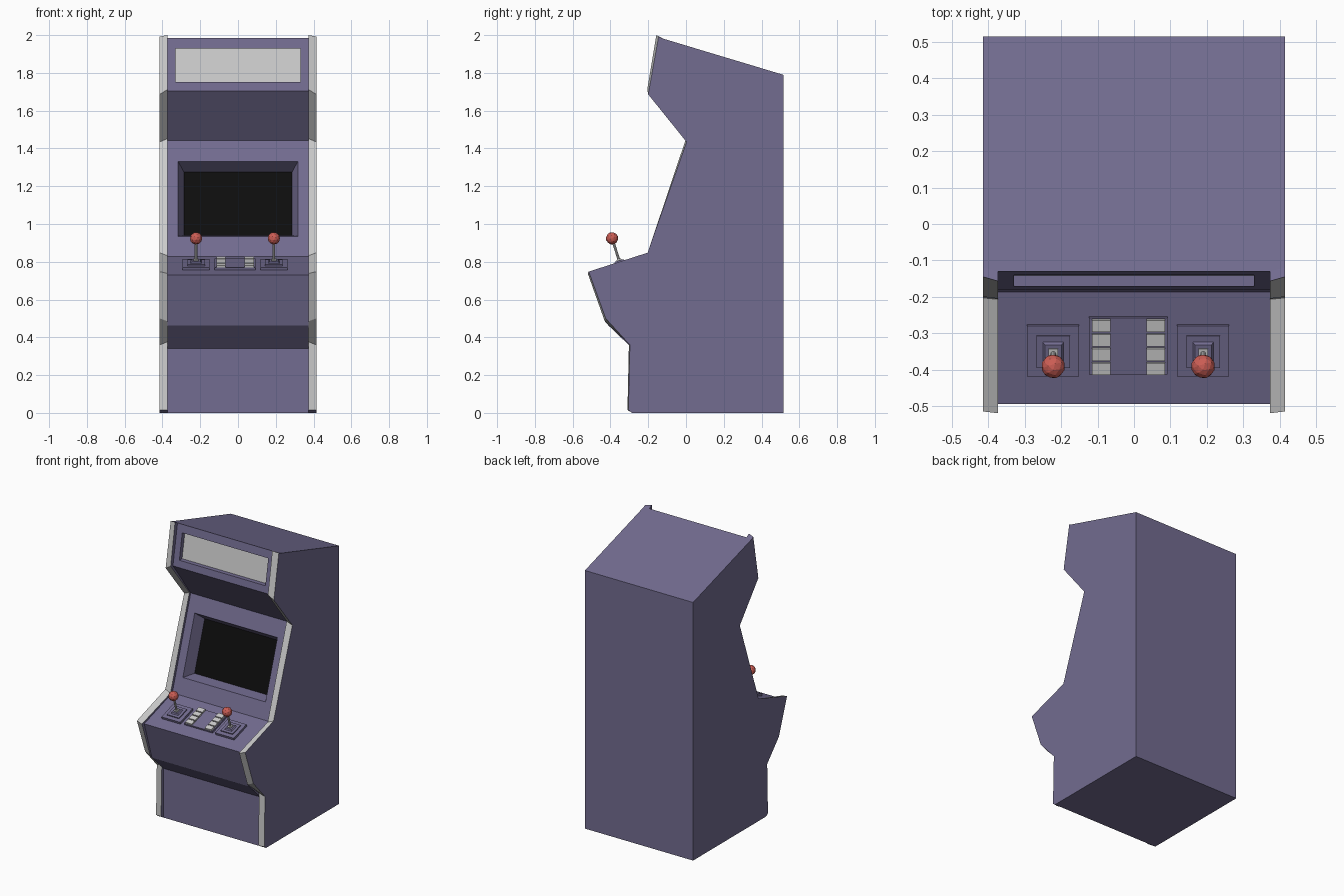
import bpy, bmesh, math
from mathutils import Matrix, Vector

if "Cube" in bpy.data.objects:
    bpy.data.objects.remove(bpy.data.objects["Cube"])


def material(name, rgb):
    m = bpy.data.materials.new(name)
    m.diffuse_color = (*rgb, 1)
    m.use_nodes = True
    m.node_tree.nodes["Principled BSDF"].inputs["Base Color"].default_value = m.diffuse_color
    return m


PURPLE = material("purple", (0.17, 0.15, 0.28))
GREY = material("light_grey", (0.68, 0.68, 0.68))
BLACK = material("black", (0.004, 0.004, 0.004))
RED = material("red", (0.6, 0.11, 0.09))


def finish(name, bm, mats, matrix=Matrix()):
    bmesh.ops.recalc_face_normals(bm, faces=bm.faces)
    me = bpy.data.meshes.new(name)
    bm.to_mesh(me)
    bm.free()
    for m in mats:
        me.materials.append(m)
    ob = bpy.data.objects.new(name, me)
    ob.matrix_world = matrix
    bpy.context.collection.objects.link(ob)
    return ob


# Cabinet: (y, z) profiles of the outer trim edge, inner trim edge and recessed front
back = [(0.515, 0), (0.515, 1.79)]
outer = [(-.12, 1.981), (-.145, 1.992), (-.2, 1.686), (.003, 1.434), (-.203, .848),
         (-.515, .748), (-.425, .5), (-.297, .36), (-.305, .015), (-.285, 0)] + back
inner = [(-.13, 1.984), (-.157, 2.0), (-.205, 1.712), (0, 1.452), (-.207, .832),
         (-.52, .738), (-.43, .485), (-.302, .376), (-.31, .015), (-.285, 0)] + back
recess = [(-.13, 1.984), (-.13, 1.984), (-.18, 1.705), (.015, 1.443), (-.187, .827),
          (-.495, .73), (-.41, .462), (-.283, .34), (-.285, 0), (-.285, 0)] + back
W, w = 0.415, 0.373
rows = [(-W, outer), (-w, inner), (-w, recess), (w, recess), (w, inner), (W, outer)]

bm = bmesh.new()
verts = {}


def vert(x, y, z):
    key = (round(x, 4), round(y, 4), round(z, 4))
    if key not in verts:
        verts[key] = bm.verts.new(key)
    return verts[key]


def face(points, mat=0):
    vs = list(dict.fromkeys(vert(*p) for p in points))
    if len(vs) > 2:
        bm.faces.new(vs).material_index = mat


def window(k, hx, z0, z1, shrink, offset, mat):
    """Front panel k with a sunken rectangular window."""
    (ya, za), (yb, zb) = recess[k], recess[k + 1]

    def rect(x, top, bottom, off=(0, 0)):
        def at(z):
            return ya + (yb - ya) * (z - za) / (zb - za)
        return [(sx * x, at(z) + off[0], z + off[1])
                for sx, z in ((-1, top), (1, top), (1, bottom), (-1, bottom))]
    rings = [rect(w, za, zb), rect(hx, z1, z0),
             rect(hx - shrink, z1 - shrink, z0 + shrink, offset)]
    for a, b in zip(rings, rings[1:]):
        for i in range(4):
            j = (i + 1) % 4
            face([a[i], a[j], b[j], b[i]])
    face(rings[2], mat)


n = len(outer)
for r in range(5):
    (xa, pa), (xb, pb) = rows[r], rows[r + 1]
    for k in range(n):
        if r == 2 and k in (1, 3):
            continue
        m = (k + 1) % n
        trim = r in (0, 4) and 1 <= k <= 7
        face([(xa, *pa[k]), (xb, *pb[k]), (xb, *pb[m]), (xa, *pa[m])], 1 if trim else 0)
for s in (-W, W):
    face([(s, *p) for p in outer])
# Lit header sign and screen
window(1, .33, 1.752, 1.93, 0, (.03, 0), 1)
window(3, .317, .935, 1.332, .03, (.076, -.026), 2)
finish("cabinet", bm, [PURPLE, GREY, BLACK])

# Controls sit on the sloping panel: local x, y along the slope, z along its normal
SLOPE = math.atan2(.827 - .73, .495 - .187)


def on_panel(x, y):
    z = .73 + (y + .495) * math.tan(SLOPE)
    return Matrix.Translation((x, y, z)) @ Matrix.Rotation(SLOPE, 4, 'X')


def block(name, x, y, sx, sy, z0, z1, mat, taper=1.0):
    b = bmesh.new()
    bmesh.ops.create_cube(b, size=1)
    for v in b.verts:
        t = taper if v.co.z > 0 else 1
        v.co = Vector((v.co.x * sx * t, v.co.y * sy * t, z0 if v.co.z < 0 else z1))
    finish(name, b, [mat], on_panel(x, y))


# Joysticks
for side, x in (("left", -.222), ("right", .19)):
    y = -.345
    block(side + "_joystick_plate", x, y, .143, .145, -.004, .016, PURPLE)
    block(side + "_joystick_ring", x, y, .092, .092, .014, .023, PURPLE)
    block(side + "_joystick_boot", x, y, .06, .06, .021, .031, PURPLE, .75)
    block(side + "_joystick_collar", x, y, .026, .026, .03, .038, GREY)
    b = bmesh.new()
    bmesh.ops.create_cone(b, cap_ends=True, segments=8, radius1=.007, radius2=.007,
                          depth=.11, matrix=Matrix.Translation((0, 0, .085)))
    finish(side + "_joystick_shaft", b, [GREY], on_panel(x, y))
    b = bmesh.new()
    bmesh.ops.create_icosphere(b, subdivisions=2, radius=.033,
                               matrix=Matrix.Translation((0, 0, .154)))
    finish(side + "_joystick_ball", b, [RED], on_panel(x, y))

# Central button plate with two columns of buttons
block("button_plate", -.016, -.332, .216, .162, -.004, .012, PURPLE)
for side, x in (("left", -.09), ("right", .06)):
    for i in range(4):
        block(f"{side}_button_{i + 1}", x, -.274 - i * .0392, .05, .034, .01, .024, GREY)
